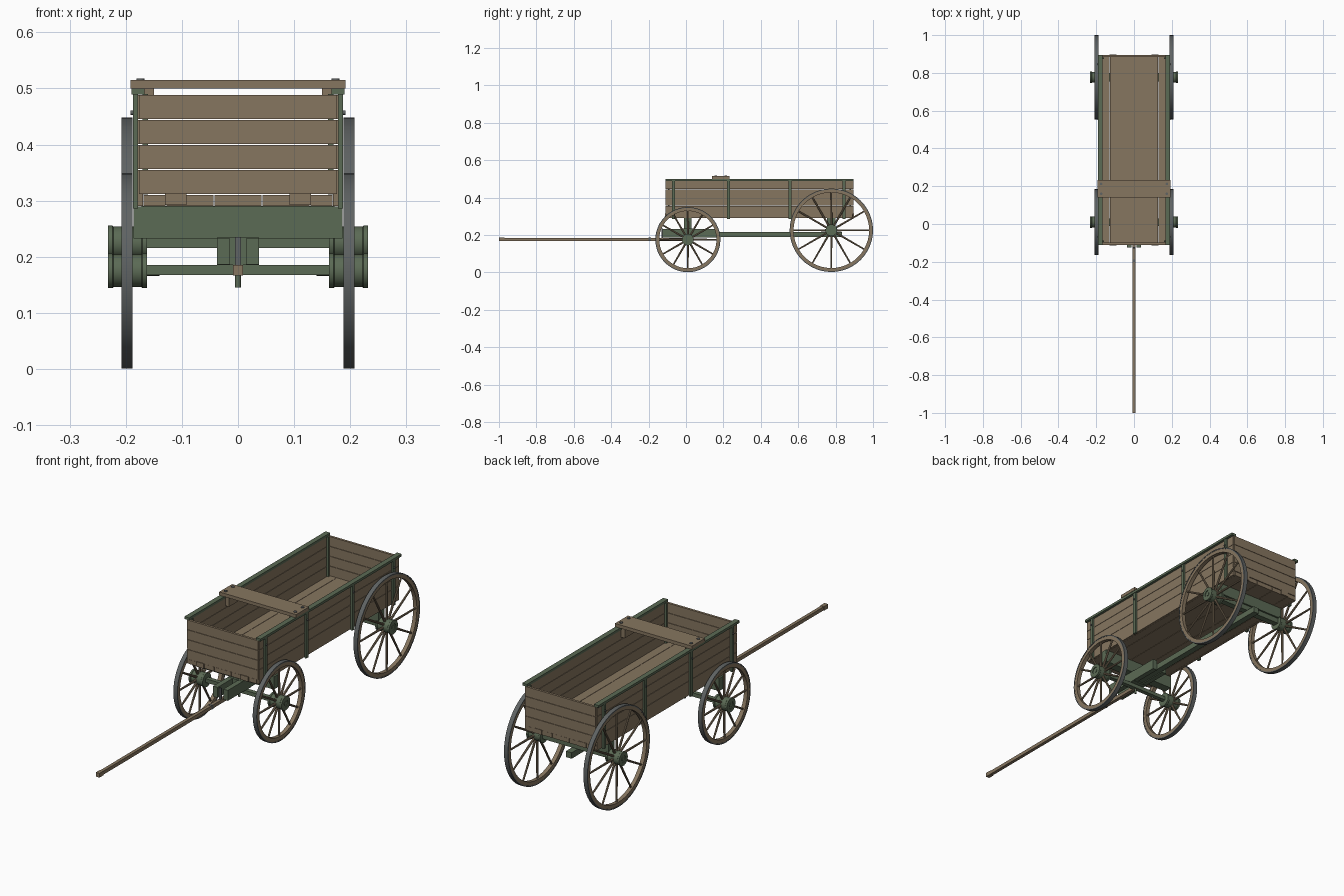
import bpy, bmesh, math
from mathutils import Matrix, Vector

if "Cube" in bpy.data.objects:
    bpy.data.objects.remove(bpy.data.objects["Cube"], do_unlink=True)


def material(name, rgb):
    m = bpy.data.materials.new(name)
    m.use_nodes = True
    m.diffuse_color = (*rgb, 1)
    m.node_tree.nodes["Principled BSDF"].inputs["Base Color"].default_value = (*rgb, 1)
    return m


WOOD = material("weathered wood", (0.24, 0.18, 0.115))
GREEN = material("faded green paint", (0.105, 0.145, 0.09))
IRON = material("grey iron", (0.115, 0.125, 0.125))


def finish(name, bm, mat, smooth=False):
    bmesh.ops.recalc_face_normals(bm, faces=bm.faces)
    me = bpy.data.meshes.new(name)
    bm.to_mesh(me)
    bm.free()
    me.materials.append(mat)
    ob = bpy.data.objects.new(name, me)
    bpy.context.collection.objects.link(ob)
    if smooth:
        bpy.ops.object.select_all(action='DESELECT')
        ob.select_set(True)
        bpy.context.view_layer.objects.active = ob
        bpy.ops.object.shade_smooth_by_angle(angle=math.radians(35))
    return ob


def box(name, x, y, z, mat):
    """Box from (low, high) pairs on each axis."""
    bm = bmesh.new()
    bmesh.ops.create_cube(bm, size=1)
    for v in bm.verts:
        v.co = [(a + b) / 2 + c * (b - a) for (a, b), c in zip((x, y, z), v.co)]
    return finish(name, bm, mat)


def pair(name, x, y, z, mat):
    box("left_" + name, x, y, z, mat)
    box("right_" + name, (-x[1], -x[0]), y, z, mat)


def lathe(name, profile, centre, mat, segments=48):
    """Spin a closed (x, radius) profile around an axle along x."""
    bm = bmesh.new()
    rings = []
    for i in range(segments):
        a = math.tau * i / segments
        rings.append([bm.verts.new((x, centre[0] + r * math.cos(a), centre[1] + r * math.sin(a)))
                      for x, r in profile])
    n = len(profile)
    for i in range(segments):
        p, q = rings[i], rings[(i + 1) % segments]
        for j in range(n):
            k = (j + 1) % n
            bm.faces.new((p[j], p[k], q[k], q[j]))
    return finish(name, bm, mat, True)


def ring(name, x0, x1, r0, r1, centre, mat):
    lathe(name, [(x0, r0), (x1, r0), (x1, r1), (x0, r1)], centre, mat)


def rod(name, start, end, radius, mat, tip=None, sides=12):
    bm = bmesh.new()
    start, end = Vector(start), Vector(end)
    d = end - start
    m = Matrix.Translation((start + end) / 2) @ d.to_track_quat('Z', 'Y').to_matrix().to_4x4()
    bmesh.ops.create_cone(bm, cap_ends=True, segments=sides, radius1=radius,
                          radius2=radius if tip is None else tip, depth=d.length, matrix=m)
    return finish(name, bm, mat, True)


def wheel(name, side, y, z, radius):
    c = (y, z)
    ring(name + "_tyre", side * 0.188, side * 0.208, radius - 0.005, radius, c, IRON)
    ring(name + "_felloe", side * 0.189, side * 0.207, radius - 0.021, radius - 0.004, c, WOOD)
    # Hub with raised bands at both ends
    hub = [(0.162, 0.008), (0.162, 0.031), (0.170, 0.031), (0.172, 0.029), (0.222, 0.029),
           (0.224, 0.031), (0.232, 0.031), (0.232, 0.016), (0.229, 0.016), (0.229, 0.008)]
    lathe(name + "_hub", [(side * x, r) for x, r in hub], c, GREEN, 32)
    rod(name + "_axle_end", (side * 0.14, y, z), (side * 0.231, y, z), 0.009, GREEN)
    for i in range(12):
        a = math.tau * i / 12
        u, w = math.cos(a), math.sin(a)
        rod(f"{name}_spoke_{i + 1}", (side * 0.198, y + 0.025 * u, z + 0.025 * w),
            (side * 0.198, y + (radius - 0.015) * u, z + (radius - 0.015) * w),
            0.0055, WOOD, 0.004, 8)


# Wheels
FRONT, REAR = 0.01, 0.777
for side, label in ((1, "left"), (-1, "right")):
    wheel(label + "_front_wheel", side, FRONT, 0.175, 0.174)
    wheel(label + "_rear_wheel", side, REAR, 0.225, 0.223)

# Box planks: four boards high, with narrow joints
Y0, Y1 = -0.11, 0.895
for i in range(4):
    z = (0.312 + 0.0445 * i, 0.355 + 0.0445 * i)
    low = (0.291, z[1]) if i == 0 else z
    pair(f"side_plank_{i + 1}", (0.169, 0.179), (Y0 + 0.004, Y1 - 0.004), low, WOOD)
    box(f"front_plank_{i + 1}", (-0.176, 0.176), (Y0, Y0 + 0.011), z, WOOD)
    box(f"tail_plank_{i + 1}", (-0.176, 0.176), (Y1 - 0.011, Y1), z, WOOD)

# Floor planks and cleats on the end panels
edges = (-0.169, -0.128, -0.0427, 0.0427, 0.128, 0.169)
for i, (a, b) in enumerate(zip(edges, edges[1:])):
    box(f"floor_plank_{i + 1}", (a + 0.0008, b - 0.0008), (Y0 + 0.002, Y1 - 0.002),
        (0.291, 0.3105), WOOD)
pair("front_cleat", (0.092, 0.13), (Y0 - 0.003, Y0 + 0.008), (0.292, 0.314), WOOD)
pair("tail_cleat", (0.092, 0.13), (Y1 - 0.008, Y1 + 0.002), (0.292, 0.314), WOOD)

# Green top rails, stakes and bolts
pair("top_rail", (0.167, 0.19), (Y0, Y1), (0.489, 0.5), GREEN)
for i, y in enumerate((-0.067, 0.226, 0.555, 0.845)):
    pair(f"stake_{i + 1}", (0.178, 0.1875), (y - 0.008, y + 0.008), (0.286, 0.49), GREEN)
    for side in (-1, 1):
        rod(f"stake_bolt_{i + 1}", (side * 0.186, y, 0.457), (side * 0.192, y, 0.457), 0.004, IRON)
for y in (Y0 + 0.014, Y1 - 0.022):
    pair("corner_post", (0.16, 0.17), (y, y + 0.008), (0.311, 0.49), GREEN)

# Seat board with bearers and bolts
box("seat_board", (-0.192, 0.192), (0.14, 0.232), (0.5, 0.515), WOOD)
pair("seat_bearer", (0.15, 0.168), (0.15, 0.222), (0.455, 0.5), WOOD)
for x in (-0.174, 0.174):
    for y in (0.16, 0.212):
        rod("seat_bolt", (x, y, 0.514), (x, y, 0.518), 0.007, IRON)

# Front running gear
box("front_bolster", (-0.186, 0.186), (FRONT - 0.02, FRONT + 0.02), (0.233, 0.29), GREEN)
box("front_axle", (-0.162, 0.162), (FRONT - 0.01, FRONT + 0.01), (0.168, 0.185), GREEN)
pair("hound", (0.014, 0.037), (-0.125, 0.175), (0.186, 0.233), GREEN)
box("hound_crosspiece", (-0.037, 0.037), (FRONT - 0.03, FRONT + 0.03), (0.185, 0.234), GREEN)
rod("king_pin", (0, FRONT, 0.145), (0, FRONT, 0.24), 0.005, GREEN)
box("tongue_strap", (-0.005, 0.005), (-0.13, -0.122), (0.17, 0.235), IRON)

# Rear running gear and reach
box("rear_bolster", (-0.172, 0.172), (REAR - 0.022, REAR + 0.022), (0.24, 0.291), GREEN)
box("rear_axle", (-0.162, 0.162), (REAR - 0.014, REAR + 0.014), (0.216, 0.242), GREEN)
box("reach_beam", (-0.014, 0.014), (-0.02, 0.835), (0.19, 0.217), GREEN)

# Tongue with iron tip and strap bands
box("tongue", (-0.0075, 0.0075), (-0.99, 0.02), (0.168, 0.184), WOOD)
box("tongue_tip", (-0.009, 0.009), (-1.0, -0.97), (0.1665, 0.1855), WOOD)
box("tongue_band", (-0.0085, 0.0085), (-0.2, -0.188), (0.167, 0.185), IRON)
